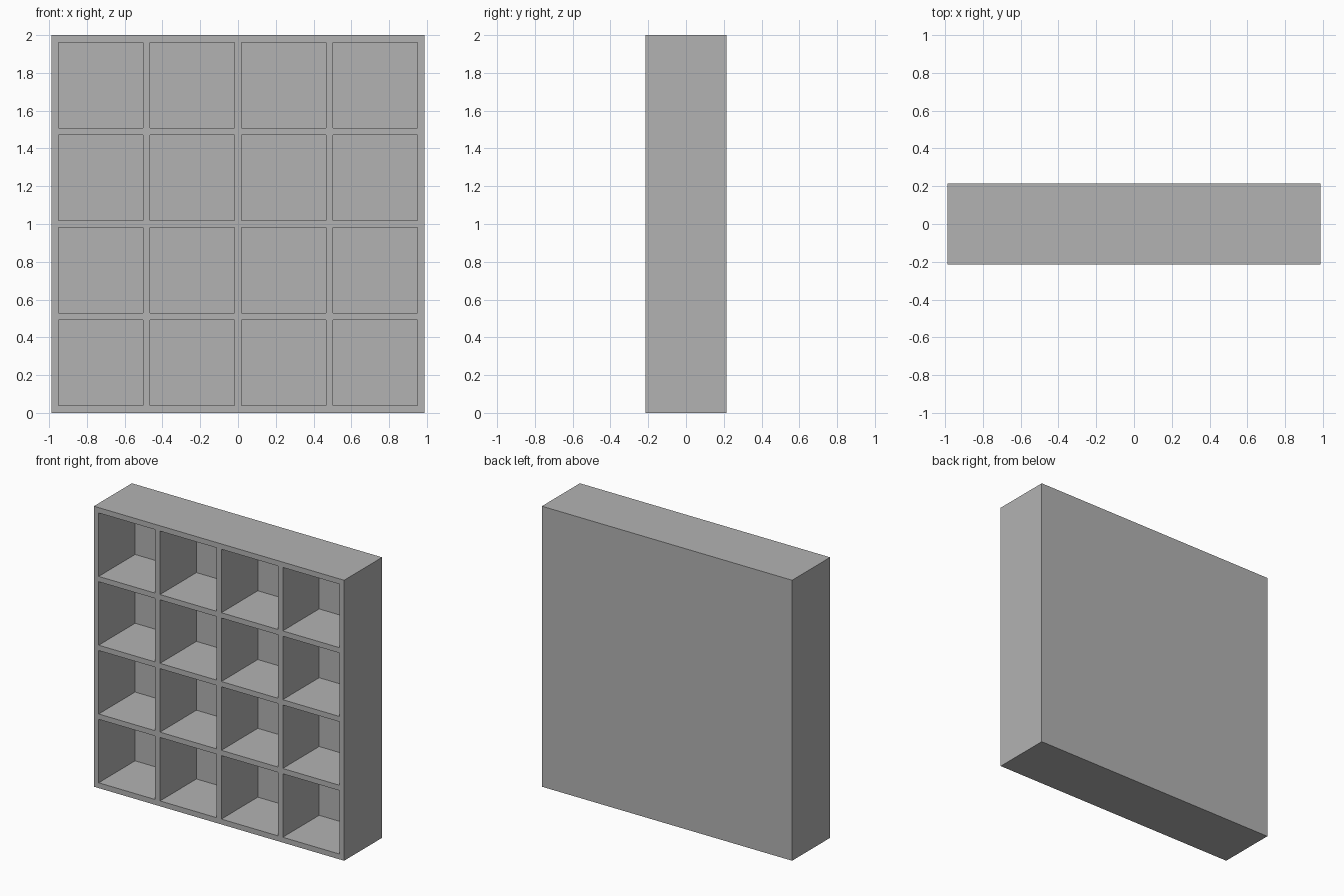
import bpy
import bmesh

default_cube = bpy.data.objects.get("Cube")
if default_cube:
    bpy.data.objects.remove(default_cube, do_unlink=True)

# Overall dimensions
WIDTH, HEIGHT, DEPTH = 1.974, 2.0, 0.428
BOARD = 0.038
BACK_PANEL = 0.018
CELLS = 4


def board_lines(length, start):
    """Positions of both sides of every board across one direction."""
    opening = (length - BOARD * (CELLS + 1)) / CELLS
    lines = []
    for i in range(CELLS + 1):
        edge = start + i * (opening + BOARD)
        lines += [edge, edge + BOARD]
    return lines


def flat_material(name, color):
    mat = bpy.data.materials.new(name)
    mat.use_nodes = True
    mat.diffuse_color = color
    mat.node_tree.nodes["Principled BSDF"].inputs["Base Color"].default_value = color
    return mat


bm = bmesh.new()
xs = board_lines(WIDTH, -WIDTH / 2)
zs = board_lines(HEIGHT, 0)

# Front lattice of boards and openings
grid = [[bm.verts.new((x, -DEPTH / 2, z)) for x in xs] for z in zs]
openings = []
for r in range(len(zs) - 1):
    for c in range(len(xs) - 1):
        face = bm.faces.new((grid[r][c], grid[r][c + 1],
                             grid[r + 1][c + 1], grid[r + 1][c]))
        if r % 2 and c % 2:
            openings.append(face)

# Outer case: sides, top and bottom, closed by the back
rim = [e for e in bm.edges if e.is_boundary]
sides = bmesh.ops.extrude_edge_only(bm, edges=rim)["geom"]
back_verts = [v for v in sides if isinstance(v, bmesh.types.BMVert)]
bmesh.ops.translate(bm, verts=back_verts, vec=(0, DEPTH, 0))
bmesh.ops.contextual_create(bm, geom=[e for e in bm.edges if e.is_boundary])

# Cubbyholes pushed in as far as the back panel
pockets = bmesh.ops.extrude_discrete_faces(bm, faces=openings)["faces"]
for face in pockets:
    bmesh.ops.translate(bm, verts=face.verts, vec=(0, DEPTH - BACK_PANEL, 0))

bmesh.ops.recalc_face_normals(bm, faces=bm.faces)

mesh = bpy.data.meshes.new("cubby_shelf")
bm.to_mesh(mesh)
bm.free()
mesh.materials.append(flat_material("plain grey", (0.45, 0.45, 0.45, 1)))
shelf = bpy.data.objects.new("cubby_shelf", mesh)
bpy.context.collection.objects.link(shelf)
